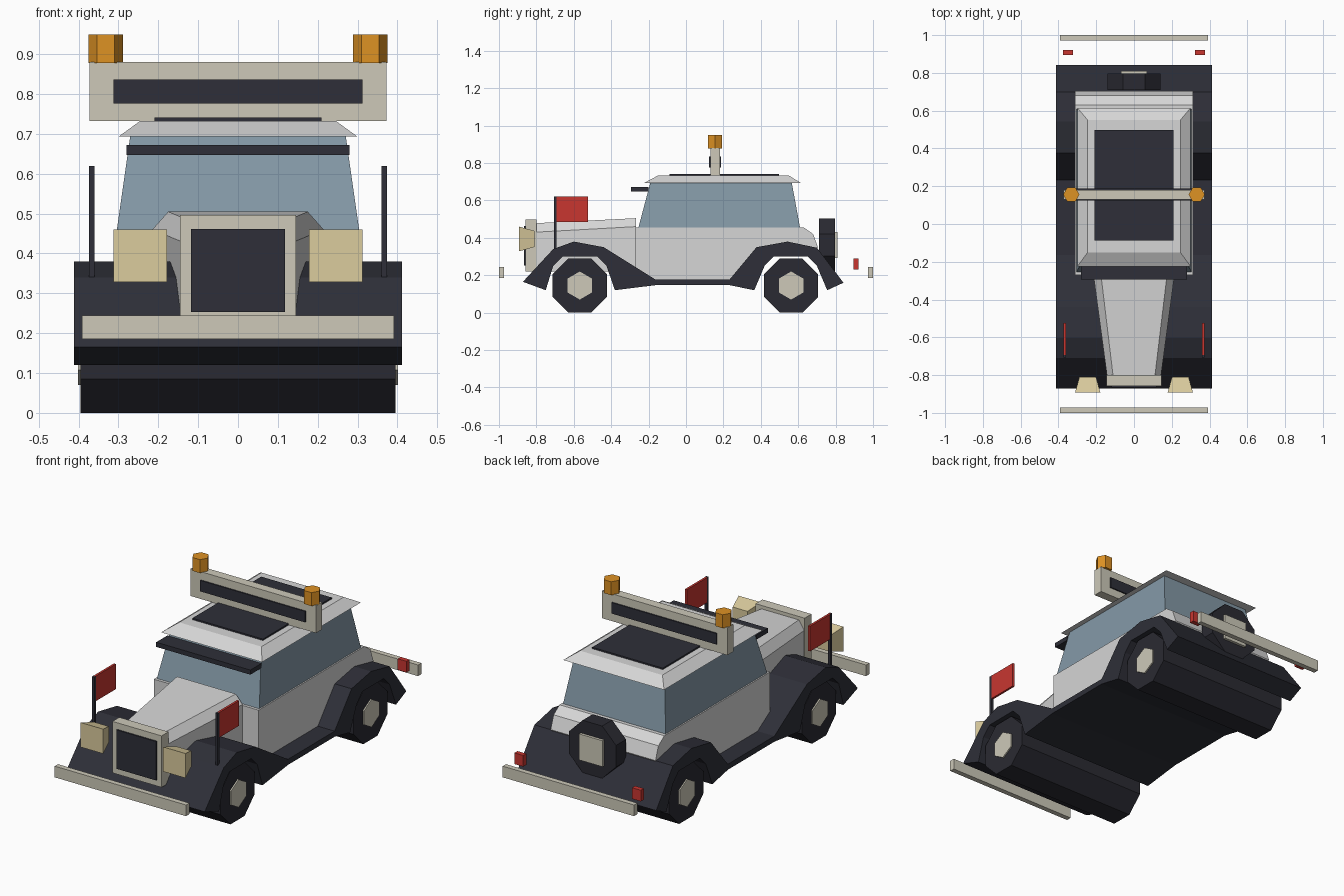
import bpy, bmesh, math
from mathutils import Matrix

if "Cube" in bpy.data.objects:
    bpy.data.objects.remove(bpy.data.objects["Cube"])


def mat(name, rgb):
    m = bpy.data.materials.new(name)
    lin = [((c / 255 + 0.055) / 1.055) ** 2.4 for c in rgb]
    m.diffuse_color = (*lin, 1)
    m.use_nodes = True
    m.node_tree.nodes["Principled BSDF"].inputs["Base Color"].default_value = m.diffuse_color
    return m


WHITE = mat("pale grey paint", (214, 214, 214))
DARK = mat("dark paint", (46, 47, 56))
TYRE = mat("tyre rubber", (42, 42, 50))
CHROME = mat("warm chrome", (205, 201, 185))
GLASS = mat("blue glass", (132, 153, 167))
CREAM = mat("lamp cream", (219, 204, 158))
RED = mat("red", (200, 54, 48))
AMBER = mat("amber", (222, 146, 36))


def finish(name, bm, material):
    bmesh.ops.recalc_face_normals(bm, faces=bm.faces)
    me = bpy.data.meshes.new(name)
    bm.to_mesh(me)
    bm.free()
    me.materials.append(material)
    ob = bpy.data.objects.new(name, me)
    bpy.context.collection.objects.link(ob)
    return ob


def loft(name, rings, material):
    """Skin between matching rings of points and cap both ends."""
    bm = bmesh.new()
    vs = [[bm.verts.new(p) for p in r] for r in rings]
    n = len(rings[0])
    for a, b in zip(vs, vs[1:]):
        for i in range(n):
            j = (i + 1) % n
            bm.faces.new((a[i], a[j], b[j], b[i]))
    bm.faces.new(vs[0])
    bm.faces.new(vs[-1])
    return finish(name, bm, material)


def box(name, x, y, z, material):
    ring = lambda h: [(x[0], y[0], h), (x[1], y[0], h), (x[1], y[1], h), (x[0], y[1], h)]
    return loft(name, [ring(z[0]), ring(z[1])], material)


def frustum(name, lower, upper, material):
    """Each end is (half width, back y, front y, z)."""
    ring = lambda w, a, b, z: [(-w, a, z), (w, a, z), (w, b, z), (-w, b, z)]
    return loft(name, [ring(*lower), ring(*upper)], material)


def side_profile(name, pts, half, material):
    return loft(name, [[(x, y, z) for y, z in pts] for x in (-half, half)], material)


def prism(name, sides, r, depth, centre, axis, material, turn=0.0):
    bm = bmesh.new()
    bmesh.ops.create_cone(bm, cap_ends=True, segments=sides, radius1=r, radius2=r, depth=depth)
    m = Matrix.Rotation(turn, 4, 'Z')
    if axis == 'X':
        m = Matrix.Rotation(math.pi / 2, 4, 'Y') @ m
    elif axis == 'Y':
        m = Matrix.Rotation(math.pi / 2, 4, 'X') @ m
    bm.transform(Matrix.Translation(centre) @ m)
    return finish(name, bm, material)


# Wings and running boards as one swept slab
side_profile("fenders", [
    (-0.872, 0.165), (-0.71, 0.34), (-0.60, 0.38), (-0.44, 0.35), (-0.163, 0.177),
    (0.233, 0.177), (0.377, 0.35), (0.543, 0.38), (0.70, 0.347), (0.842, 0.16),
    (0.755, 0.12), (0.70, 0.25), (0.65, 0.30), (0.47, 0.30), (0.42, 0.25), (0.365, 0.12),
    (0.233, 0.147), (-0.163, 0.147), (-0.38, 0.12), (-0.425, 0.25), (-0.475, 0.30),
    (-0.66, 0.30), (-0.71, 0.25), (-0.75, 0.12)], 0.412, DARK)

# Full-width axle rollers with hexagonal hubs
R8 = 0.145 / math.cos(math.pi / 8)
for name, y in (("front", -0.568), ("rear", 0.562)):
    prism(name + "_wheels", 8, R8, 0.79, (0, y, 0.145), 'X', TYRE, math.pi / 8)
    prism(name + "_hubs", 6, 0.075, 0.804, (0, y, 0.145), 'X', CHROME, math.pi / 2)

# Main body with sloping tail
side_profile("body", [
    (-0.27, 0.16), (-0.27, 0.455), (0.63, 0.455), (0.68, 0.42), (0.705, 0.35),
    (0.69, 0.32), (0.40, 0.32), (0.22, 0.16)], 0.312, WHITE)


# Tapered hood with chamfered shoulders
def hood_ring(y, w, shoulder, wt, top, bottom):
    return [(-w, y, bottom), (-w, y, shoulder), (-wt, y, top),
            (wt, y, top), (w, y, shoulder), (w, y, bottom)]


loft("hood", [hood_ring(-0.268, 0.215, 0.46, 0.175, 0.505, 0.22),
              hood_ring(-0.81, 0.142, 0.43, 0.11, 0.478, 0.22)], WHITE)

# Radiator
box("radiator_frame", (-0.146, 0.146), (-0.858, -0.80), (0.22, 0.497), CHROME)
box("radiator_grille", (-0.118, 0.118), (-0.866, -0.857), (0.253, 0.462), DARK)

# Cabin
frustum("cabin_glass", (0.305, -0.255, 0.61, 0.453), (0.27, -0.19, 0.565, 0.697), GLASS)
frustum("roof", (0.30, -0.225, 0.615, 0.693), (0.245, -0.15, 0.55, 0.733), WHITE)
box("roof_panel", (-0.21, 0.21), (-0.088, 0.497), (0.732, 0.741), DARK)
box("sun_visor", (-0.28, 0.28), (-0.295, -0.20), (0.647, 0.672), DARK)

# Roof light bar
box("light_bar", (-0.373, 0.373), (0.131, 0.181), (0.733, 0.88), CHROME)
box("light_bar_front_panel", (-0.312, 0.312), (0.124, 0.132), (0.777, 0.836), DARK)
box("light_bar_rear_panel", (-0.312, 0.312), (0.18, 0.188), (0.777, 0.836), DARK)

# Bumpers
box("front_bumper", (-0.391, 0.391), (-1.0, -0.972), (0.185, 0.245), CHROME)
box("rear_bumper", (-0.391, 0.391), (0.972, 1.0), (0.185, 0.245), CHROME)

# Spare wheel on the tail
prism("spare_wheel", 8, R8 * 0.97, 0.085, (0, 0.753, 0.362), 'Y', TYRE, math.pi / 8)
box("spare_hub", (-0.07, 0.07), (0.79, 0.81), (0.292, 0.432), CHROME)

# Paired parts
for side, s in (("left", -1), ("right", 1)):
    cx, cz = s * 0.245, 0.394
    square = lambda h, y, hz: [(cx - h, y, cz - hz), (cx + h, y, cz - hz),
                               (cx + h, y, cz + hz), (cx - h, y, cz + hz)]
    loft(side + "_headlight", [square(0.067, -0.893, 0.066), square(0.044, -0.81, 0.043)], CREAM)
    prism(side + "_beacon", 6, 0.043, 0.072, (s * 0.332, 0.156, 0.914), 'Z', AMBER, math.pi / 2)
    x = s * 0.367
    box(side + "_flag_pole", (x - 0.007, x + 0.007), (-0.707, -0.693), (0.33, 0.62), DARK)
    box(side + "_flag", (x - 0.006, x + 0.006), (-0.70, -0.523), (0.485, 0.62), RED)
    x = s * 0.35
    box(side + "_tail_light", (x - 0.026, x + 0.026), (0.895, 0.921), (0.23, 0.29), RED)
